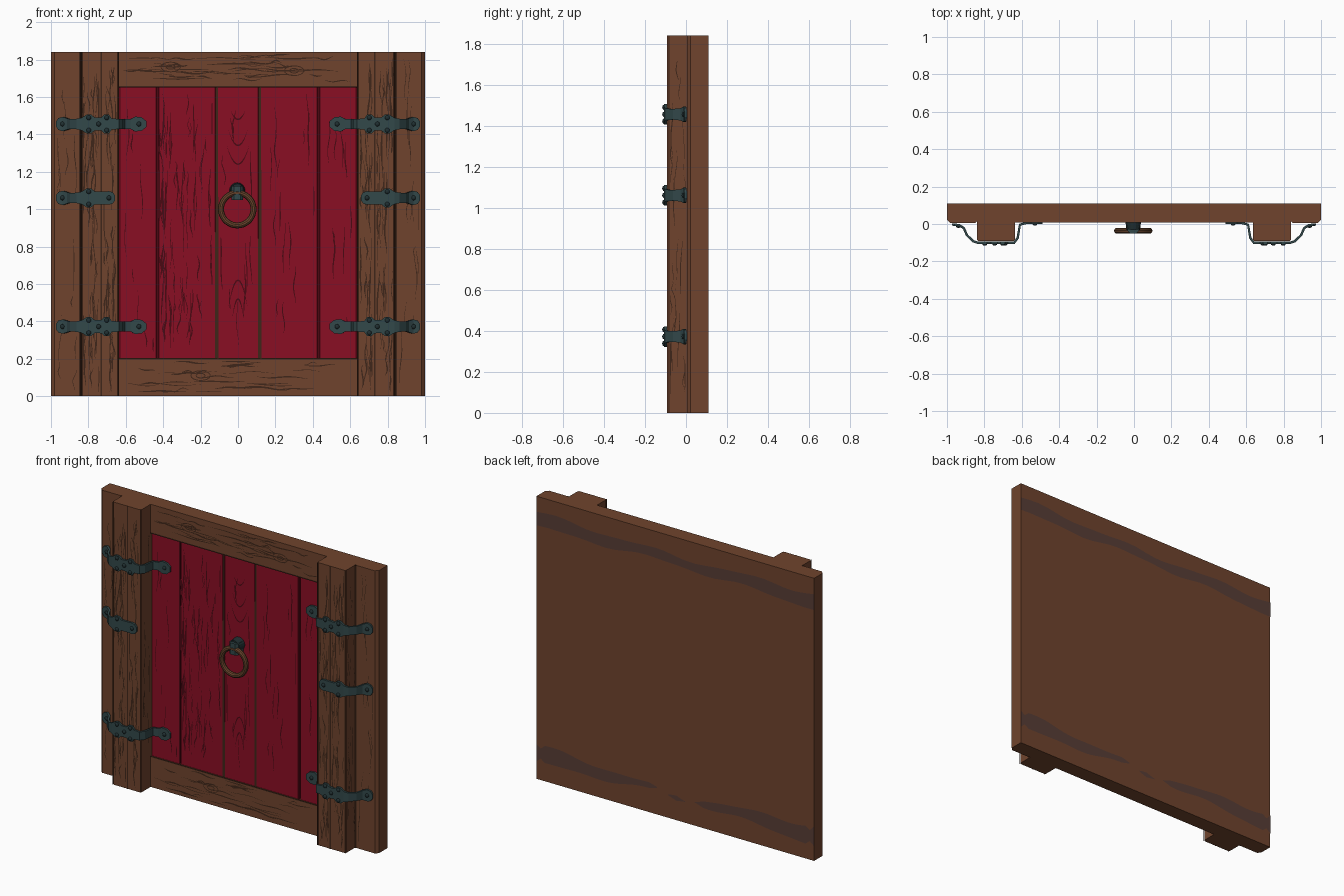
import bpy, bmesh, math, random
from mathutils import Matrix, Vector

random.seed(7)
cube = bpy.data.objects.get("Cube")
if cube:
    bpy.data.objects.remove(cube, do_unlink=True)


def material(name, *rgb):
    lin = [(c / 255 / 12.92 if c < 10 else ((c / 255 + 0.055) / 1.055) ** 2.4) for c in rgb] + [1]
    m = bpy.data.materials.new(name)
    m.use_nodes = True
    m.diffuse_color = lin
    m.node_tree.nodes["Principled BSDF"].inputs["Base Color"].default_value = lin
    return m


WOOD = material("brown wood", 112, 68, 45)
GRAIN = material("dark wood grain", 62, 38, 25)
RED = material("red paint", 138, 14, 36)
RED_GRAIN = material("dark red grain", 74, 8, 18)
IRON = material("slate iron", 50, 72, 74)
IRON_DARK = material("dark iron", 32, 47, 49)
RING = material("ring brown", 104, 68, 44)
STAIN = material("back stain", 88, 61, 54)


def finish(name, bm, mat, smooth=False):
    me = bpy.data.meshes.new(name)
    bm.to_mesh(me)
    bm.free()
    me.materials.append(mat)
    ob = bpy.data.objects.new(name, me)
    bpy.context.collection.objects.link(ob)
    for p in me.polygons:
        p.use_smooth = smooth
    return ob


def box(name, x0, x1, y0, y1, z0, z1, mat, bevel=0):
    bm = bmesh.new()
    bmesh.ops.create_cube(bm, size=1)
    for v in bm.verts:
        v.co = ((x0 + x1) / 2 + v.co.x * (x1 - x0), (y0 + y1) / 2 + v.co.y * (y1 - y0),
                (z0 + z1) / 2 + v.co.z * (z1 - z0))
    if bevel:  # soften the upright front edges
        edges = [e for e in bm.edges if all(v.co.y < y0 + 1e-4 for v in e.verts)
                 and abs(e.verts[0].co.x - e.verts[1].co.x) < 1e-4]
        bmesh.ops.bevel(bm, geom=edges, offset=bevel, segments=1, affect='EDGES')
    return finish(name, bm, mat)


def ribbon(bm, pts, width, place, taper=True):
    """Thin flat stroke along 2D points, put on a surface by place(u, v)."""
    n, rows = len(pts), []
    for i, p in enumerate(pts):
        d = (pts[min(i + 1, n - 1)] - pts[max(i - 1, 0)]).normalized()
        w = width / 2 * (math.sin(math.pi * (i + 0.15) / (n - 0.7)) if taper else 1)
        side = Vector((-d.y, d.x)) * w
        rows.append([bm.verts.new(place(*(p + s * side))) for s in (-1, 1)])
    for a, b in zip(rows, rows[1:]):
        bm.faces.new((a[0], b[0], b[1], a[1]))


def streaks(bm, u0, u1, v0, v1, count, place, along_v=True, wide=0.009):
    """Random wavy grain strokes inside a rectangle."""
    for _ in range(count):
        lo, hi, c0, c1 = (v0, v1, u0, u1) if along_v else (u0, u1, v0, v1)
        length = random.uniform(0.06, 0.34)
        start = random.uniform(lo, max(lo, hi - length))
        end = min(start + length, hi)
        c, ph = random.uniform(c0, c1), random.uniform(0, 6)
        amp, lean = random.uniform(0.002, 0.007), random.uniform(-0.012, 0.012)
        pts = []
        for i in range(9):
            t = i / 8
            a = start + (end - start) * t
            b = min(max(c + amp * math.sin(ph + t * 7) + lean * t, c0 + 0.004), c1 - 0.004)
            pts.append(Vector((b, a) if along_v else (a, b)))
        ribbon(bm, pts, random.uniform(0.4, 1) * wide, place, True)


def front(y):
    return lambda u, v: (u, y, v)


def line(bm, u0, v0, u1, v1, width, place):
    ribbon(bm, [Vector((u0, v0)), Vector((u1, v1))], width, place, False)


# Frame: back slab, rails, outer boards and posts
TOP = 1.84
box("back_slab", -0.9, 0.9, 0.035, 0.11, 0, TOP, WOOD)
box("top_rail", -0.65, 0.65, 0.008, 0.06, 1.655, TOP, WOOD)
box("bottom_rail", -0.65, 0.65, 0.008, 0.06, 0, 0.2, WOOD)
for s, side in ((-1, "right"), (1, "left")):
    box(side + "_outer_board", *sorted((s * 0.83, s)), 0.005, 0.11, 0, TOP, WOOD, 0.018)
    box(side + "_post", *sorted((s * 0.635, s * 0.84)), -0.092, 0.06, 0, TOP, WOOD, 0.008)

# Red door planks
splits = [-0.64, -0.43, -0.115, 0.115, 0.43, 0.64]
for i, (a, b) in enumerate(zip(splits, splits[1:])):
    gap = 0.005
    box(f"door_plank_{i + 1}", a + gap, b - gap, 0.017, 0.05, 0.195, 1.66, RED, 0.003)

# Wood grain on the frame
bm = bmesh.new()
rail = front(0.006)
for z0, z1, n in ((1.67, 1.83, 42), (0.02, 0.19, 34)):
    streaks(bm, -0.62, 0.62, z0, z1, n, rail, False)
line(bm, -0.635, 1.655, 0.635, 1.655, 0.008, rail)
line(bm, -0.635, 0.199, 0.635, 0.199, 0.008, rail)
for knot_x, knot_z in ((-0.36, 1.76), (0.3, 1.74), (-0.2, 0.11)):
    for r in (0.012, 0.026):
        ring = [Vector((knot_x + 2 * r * math.cos(k * math.pi / 8),
                        knot_z + r * math.sin(k * math.pi / 8))) for k in range(17)]
        ribbon(bm, ring, 0.005, rail, False)
for s in (-1, 1):
    face = lambda u, v, s=s: (s * u, -0.094, v)
    board = lambda u, v, s=s: (s * u, 0.003, v)
    outer = lambda u, v, s=s: (s * 0.842, u, v)
    inner = lambda u, v, s=s: (s * 0.633, u, v)
    streaks(bm, 0.65, 0.72, 0.02, 1.82, 36, face)
    streaks(bm, 0.74, 0.83, 0.02, 1.82, 52, face)
    streaks(bm, 0.86, 0.97, 0.03, 1.81, 14, board, True, 0.006)
    streaks(bm, -0.08, 0, 0.03, 1.81, 22, outer, True, 0.006)
    streaks(bm, -0.08, 0, 0.03, 1.81, 12, inner, True, 0.006)
    line(bm, 0.73, 0, 0.73, TOP, 0.008, face)
    line(bm, 0.837, 0, 0.837, TOP, 0.006, face)
    line(bm, 0.846, 0, 0.846, TOP, 0.008, board)
    line(bm, 0.638, 0, 0.638, TOP, 0.006, face)
finish("frame_grain", bm, GRAIN)

# Grain on the red planks: the second plank is the most weathered
bm = bmesh.new()
door = front(0.0145)
for (a, b), n in zip(zip(splits, splits[1:]), (8, 58, 12, 16, 9)):
    streaks(bm, a + 0.02, b - 0.02, 0.22, 1.64, n, door, True, 0.008)
for x in (-0.43, 0.43):
    line(bm, x, 0.2, x, 1.655, 0.012, door)
streaks(bm, -0.425, -0.38, 0.22, 1.64, 22, door, True, 0.012)
for base, half, h in ((1.24, 0.06, 0.1), (1.34, 0.05, 0.08), (1.48, 0.04, 0.05), (0.62, 0.05, -0.14),
                      (0.52, 0.03, -0.1)):
    arch = [Vector((half * (k / 5 - 1), base + h * (k / 5 - 1) ** 2)) for k in range(11)]
    ribbon(bm, arch, 0.008, door)
finish("door_grain", bm, RED_GRAIN)
bm = bmesh.new()
for x in (-0.115, 0.115):
    line(bm, x - 0.002, 0.2, x + 0.002, 1.655, 0.013, front(0.0155))
    line(bm, x + 0.008, 0.2, x + 0.007, 1.655, 0.004, front(0.014))
finish("door_gaps", bm, GRAIN)

# Iron strap hinges: stations of distance from centre, depth, half width
wrap = [(0.972, -0.002, 0.014), (0.96, -0.004, 0.032), (0.935, -0.006, 0.038), (0.91, -0.022, 0.03),
        (0.893, -0.06, 0.026), (0.86, -0.092, 0.028), (0.835, -0.1, 0.034), (0.81, -0.1, 0.05),
        (0.785, -0.1, 0.05), (0.765, -0.1, 0.034)]
long_end = [(0.73, -0.1, 0.036), (0.715, -0.1, 0.05), (0.69, -0.1, 0.05), (0.675, -0.1, 0.03),
            (0.64, -0.1, 0.027), (0.622, -0.075, 0.027), (0.61, -0.004, 0.027), (0.575, 0.006, 0.026),
            (0.55, 0.006, 0.04), (0.515, 0.006, 0.036), (0.49, 0.006, 0.016)]
short_end = [(0.72, -0.1, 0.034), (0.69, -0.1, 0.036), (0.67, -0.1, 0.03), (0.658, -0.1, 0.014)]


def hinge(name, s, z, stations, rivets):
    bm = bmesh.new()
    rows = [[bm.verts.new((s * x, y, z + k * w)) for k in (-1, 1)] for x, y, w in stations]
    for a, b in zip(rows, rows[1:]):
        bm.faces.new((a[0], b[0], b[1], a[1]))
    ob = finish(name + "_strap", bm, IRON)
    mod = ob.modifiers.new("thickness", 'SOLIDIFY')
    mod.thickness, mod.offset = 0.013, 0
    bm = bmesh.new()
    for x, y, dz in rivets:
        m = Matrix.Translation((s * x, y, z + dz)) @ Matrix.Diagonal((1, 0.7, 1, 1))
        bmesh.ops.create_uvsphere(bm, u_segments=10, v_segments=6, radius=0.013, matrix=m)
    finish(name + "_rivets", bm, IRON_DARK, True)


for s, side in ((-1, "right"), (1, "left")):
    both = [(0.938, -0.012, 0), (0.798, -0.107, 0.034), (0.798, -0.107, -0.034)]
    full = both + [(0.702, -0.107, 0.034), (0.702, -0.107, -0.034), (0.745, -0.107, 0), (0.53, 0, 0)]
    hinge(side + "_upper_hinge", s, 1.455, wrap + long_end, full)
    hinge(side + "_lower_hinge", s, 0.372, wrap + long_end, full)
    hinge(side + "_middle_hinge", s, 1.06, wrap + short_end, both + [(0.69, -0.107, 0)])

# Knocker: iron mount with a rounded cap, and a hanging ring
box("knocker_mount", -0.036, 0.028, -0.05, 0.02, 1.05, 1.125, IRON, 0.014)
bm = bmesh.new()
turn = Matrix.Translation((-0.004, -0.008, 1.1)) @ Matrix.Rotation(math.pi / 2, 4, 'X')
bmesh.ops.create_cone(bm, cap_ends=True, segments=16, radius1=0.042, radius2=0.036, depth=0.05, matrix=turn)
finish("knocker_plate", bm, IRON_DARK)
bpy.ops.mesh.primitive_torus_add(location=(-0.004, -0.036, 1.0), rotation=(math.pi / 2, 0, 0),
                                 major_radius=0.087, minor_radius=0.016, major_segments=36, minor_segments=10)
ring = bpy.context.object
ring.name = "knocker_ring"
ring.data.materials.append(RING)
bpy.ops.object.shade_smooth_by_angle()

# Wavy stains across the back
bm = bmesh.new()


def stain(x0, x1, z, thick, swell):
    n, rows = 28, []
    for i in range(n + 1):
        x = x0 + (x1 - x0) * i / n
        mid = z + 0.012 * math.sin(x * 9)
        h = (thick + swell * abs(x) + 0.008 * math.sin(x * 17)) / 2
        if abs(x) < 0.99:  # round off the free ends
            h *= min(1, 0.15 + 14 * min(x - x0, x1 - x))
        rows.append([bm.verts.new((x, 0.1115, mid + k * h)) for k in (-1, 1)])
    for a, b in zip(rows, rows[1:]):
        bm.faces.new((a[0], a[1], b[1], b[0]))


stain(-1, 1, 1.69, 0.055, 0.04)
stain(-1, -0.14, 0.165, 0.02, 0.1)
stain(-0.07, 0.05, 0.145, 0.035, 0)
stain(0.13, 1, 0.165, 0.02, 0.1)
finish("back_stains", bm, STAIN)
